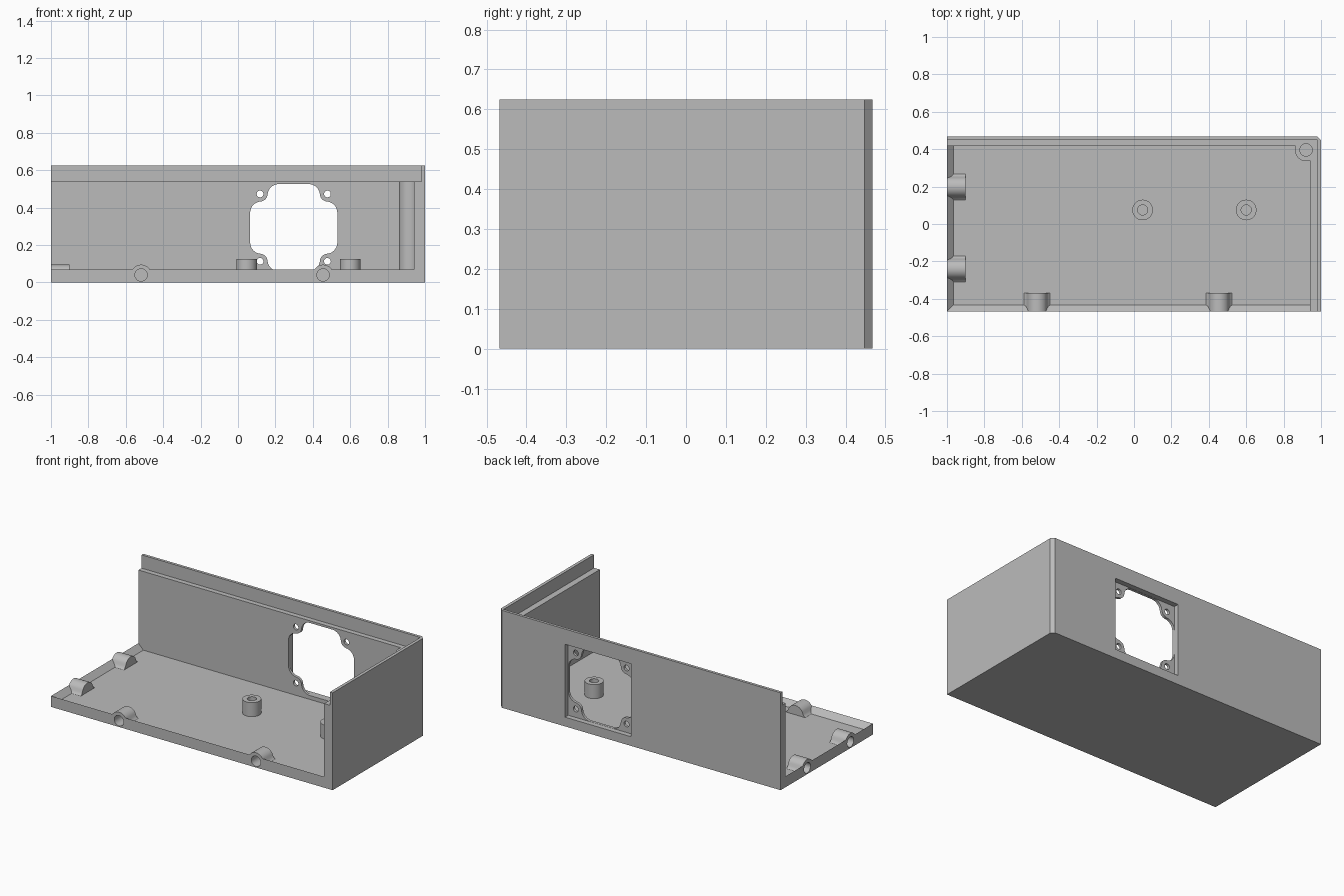
import bpy, bmesh, math
from mathutils import Vector

cube = bpy.data.objects.get("Cube")
if cube:
    bpy.data.objects.remove(cube, do_unlink=True)

grey = bpy.data.materials.new("plain grey")
grey.use_nodes = True
grey.diffuse_color = (0.5, 0.5, 0.5, 1)
grey.node_tree.nodes["Principled BSDF"].inputs["Base Color"].default_value = (0.5, 0.5, 0.5, 1)

AXES = {
    "X": lambda u, v, w: (w, u, v),
    "Y": lambda u, v, w: (u, w, v),
    "Z": lambda u, v, w: (u, v, w),
}


def loft(name, bottom, top, lo, hi, axis="Z"):
    """Solid between two matching outlines placed at lo and hi along an axis."""
    put = AXES[axis]
    bm = bmesh.new()
    a = [bm.verts.new(put(u, v, lo)) for u, v in bottom]
    b = [bm.verts.new(put(u, v, hi)) for u, v in top]
    bm.faces.new(a)
    bm.faces.new(b)
    for i in range(len(a)):
        j = (i + 1) % len(a)
        bm.faces.new((a[i], a[j], b[j], b[i]))
    bmesh.ops.recalc_face_normals(bm, faces=bm.faces)
    mesh = bpy.data.meshes.new(name)
    bm.to_mesh(mesh)
    bm.free()
    mesh.materials.append(grey)
    obj = bpy.data.objects.new(name, mesh)
    bpy.context.collection.objects.link(obj)
    return obj


def prism(name, outline, lo, hi, axis="Z"):
    return loft(name, outline, outline, lo, hi, axis)


def rect(u0, v0, u1, v1):
    return [(u0, v0), (u1, v0), (u1, v1), (u0, v1)]


def arc(cu, cv, r, start, end, steps):
    angles = [math.radians(start + (end - start) * i / steps) for i in range(steps + 1)]
    return [(cu + r * math.cos(t), cv + r * math.sin(t)) for t in angles]


def circle(cu, cv, r, sides=40):
    return arc(cu, cv, r, 0, 360, sides)[:-1]


def combine(target, tool, operation):
    """Apply a boolean and throw the tool away."""
    mod = target.modifiers.new("boolean", "BOOLEAN")
    mod.operation, mod.solver, mod.object = operation, "EXACT", tool
    bpy.context.view_layer.update()
    graph = bpy.context.evaluated_depsgraph_get()
    mesh = bpy.data.meshes.new_from_object(target.evaluated_get(graph))
    target.modifiers.clear()
    target.data = mesh
    bpy.data.objects.remove(tool, do_unlink=True)


def cut(target, tool):
    combine(target, tool, "DIFFERENCE")


def join(target, tool):
    combine(target, tool, "UNION")


W, D, H = 1.0, 0.468, 0.625          # half width, half depth, height
FLOOR, LIP = 0.035, 0.07             # floor top, rim top
IN_X, IN_Y, STEP = 0.94, 0.418, 0.54  # inner wall faces, rebate height

# Outer block with one chamfered upright corner
shell = prism("enclosure_shell",
              [(-W, -D), (W, -D), (W, D - 0.02), (W - 0.02, D), (-W, D)], 0, H)

# Cavity with sloped rim on the two open sides
slope, rise = LIP - FLOOR, 0.2
cut(shell, loft("cavity_low",
                rect(-W + slope, -D + slope, IN_X, IN_Y),
                rect(-W + slope - rise, -D + slope - rise, IN_X, IN_Y),
                FLOOR, FLOOR + rise))
cut(shell, prism("cavity_high", rect(-2, -2, IN_X, IN_Y), 0.15, 1))

# Corner screw post, then the rebate along the wall tops
join(shell, prism("corner_post", circle(0.92, 0.396, 0.06), 0.02, 0.57))
cut(shell, prism("rebate", rect(-2, -2, 0.98, 0.45), STEP, 1))
cut(shell, prism("corner_post_hole", circle(0.92, 0.396, 0.033), 0.3, 1))


# Bell-shaped screw bosses along the open edges
def boss_outline(c):
    half = [(0.07, 0.02), (0.07, FLOOR), (0.061, 0.041), (0.054, 0.052), (0.049, 0.064)]
    return ([(c + u, v) for u, v in half]
            + arc(c, 0.04, 0.055, 35, 145, 20)
            + [(c - u, v) for u, v in reversed(half)])


for axis, edge, length, centres in (("Y", -D, 0.098, (-0.518, 0.455)),
                                    ("X", -W, 0.1, (-0.24, 0.198))):
    for c in centres:
        join(shell, prism("edge_boss", boss_outline(c), edge, edge + length, axis))
        cut(shell, prism("edge_boss_hole", circle(c, 0.04, 0.033),
                         edge - 0.1, edge + length - 0.02, axis))

# Fan seat: square pocket from the back, eared opening and four screw holes
FX, FZ, PLATE = 0.298, 0.293, 0.435
quarter = (arc(0.173, 0.08, 0.06, 0, 90, 8)
           + arc(0.18, 0.18, 0.04, 270, 180, 8)
           + arc(0.08, 0.173, 0.06, 0, 90, 8))
opening = []
for su, sv in ((1, 1), (-1, 1), (-1, -1), (1, -1)):
    part = [(FX + su * u, FZ + sv * v) for u, v in quarter]
    opening += part if su == sv else part[::-1]
cut(shell, prism("fan_pocket",
                 rect(FX - 0.234, FZ - 0.234, FX + 0.234, FZ + 0.234), PLATE, 1, "Y"))
cut(shell, prism("fan_opening", opening, 0.3, 0.9, "Y"))
for su in (-1, 1):
    for sv in (-1, 1):
        cut(shell, prism("fan_screw_hole",
                         circle(FX + su * 0.18, FZ + sv * 0.18, 0.018, 24), 0.3, 0.9, "Y"))

# Board standoffs on the floor
standoffs = []
for side, x in (("right", 0.046), ("left", 0.6)):
    post = prism(side + "_standoff", circle(x, 0.075, 0.055), 0.02, 0.125)
    cut(post, prism("standoff_hole", circle(x, 0.075, 0.027), FLOOR, 0.3))
    standoffs.append(post)

# Smooth the round parts, keep edges sharp
bpy.ops.object.select_all(action="DESELECT")
for obj in [shell] + standoffs:
    obj.select_set(True)
bpy.context.view_layer.objects.active = shell
bpy.ops.object.shade_smooth_by_angle(angle=math.radians(25))
